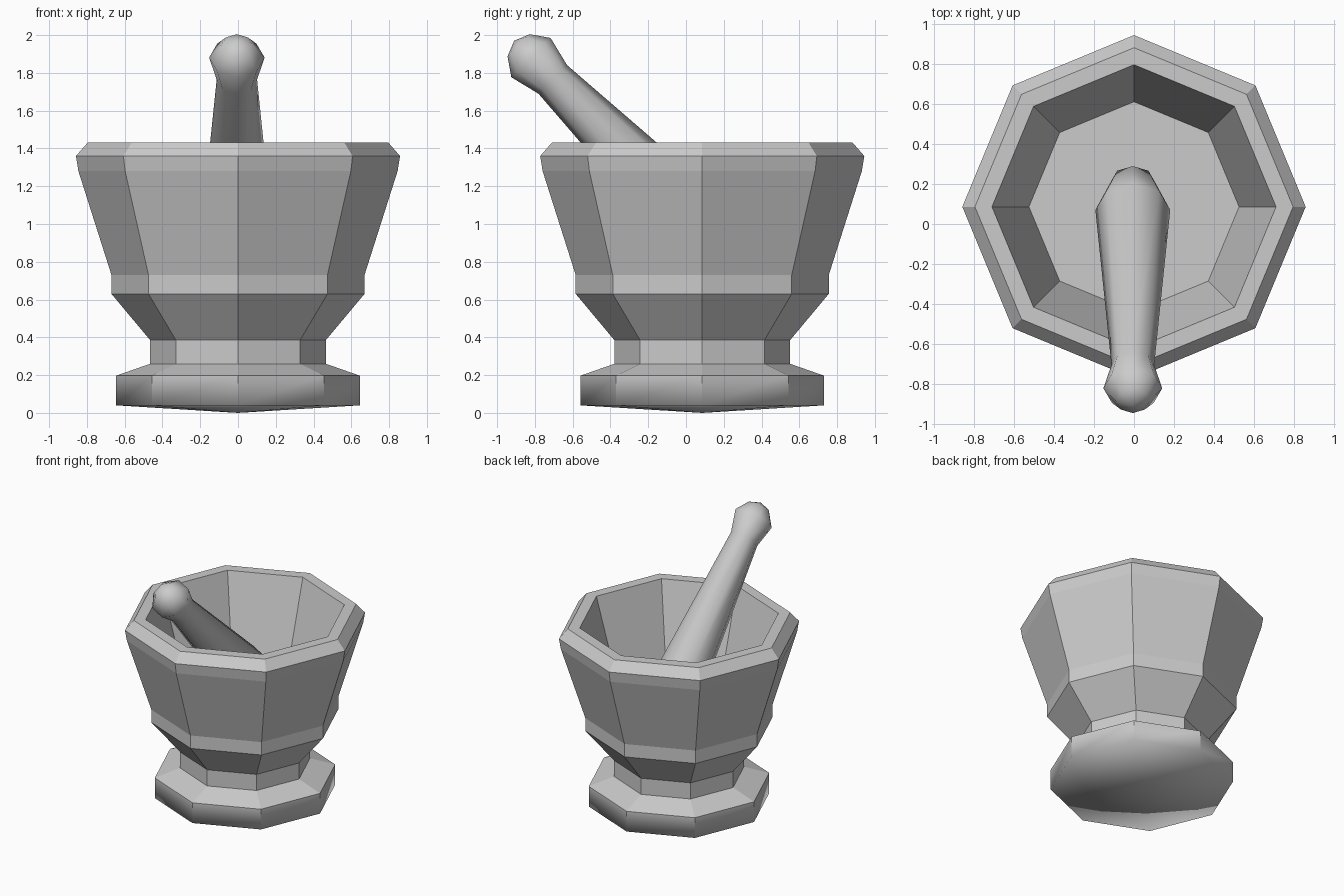
import bpy, bmesh, math
from mathutils import Matrix, Vector

if "Cube" in bpy.data.objects:
    bpy.data.objects.remove(bpy.data.objects["Cube"])

SIDES = 8


def lathe(name, profile, smooth_bands):
    """Turn an (r, z) profile into an eight-sided solid; r = 0 makes a pole."""
    bm = bmesh.new()
    rings = []
    for r, z in profile:
        n = 1 if r == 0 else SIDES
        rings.append([bm.verts.new((r * math.cos(2 * math.pi * i / SIDES),
                                    r * math.sin(2 * math.pi * i / SIDES), z))
                      for i in range(n)])
    for band, (a, b) in enumerate(zip(rings, rings[1:])):
        for i in range(SIDES):
            j = (i + 1) % SIDES
            if len(a) == 1:
                f = bm.faces.new((a[0], b[j], b[i]))
            elif len(b) == 1:
                f = bm.faces.new((a[i], a[j], b[0]))
            else:
                f = bm.faces.new((a[i], a[j], b[j], b[i]))
            f.smooth = band in smooth_bands
    bmesh.ops.recalc_face_normals(bm, faces=bm.faces)
    mesh = bpy.data.meshes.new(name)
    bm.to_mesh(mesh)
    bm.free()
    obj = bpy.data.objects.new(name, mesh)
    bpy.context.collection.objects.link(obj)
    return obj


# Mortar: foot, waist, flared bowl, chamfered rim, hollow inside
mortar_profile = [
    (0, 0), (0.645, 0.04), (0.645, 0.197),
    (0.465, 0.26), (0.465, 0.385),
    (0.67, 0.63), (0.67, 0.73),
    (0.845, 1.28), (0.858, 1.36), (0.795, 1.432),
    (0.71, 1.432), (0.525, 0.79), (0, 0.79),
]
mortar = lathe("mortar", mortar_profile, {0, 1})
mortar.location = (0, 0.086, 0)

# Crisp upright edges around the foot
for e in mortar.data.edges:
    a, b = (mortar.data.vertices[v].co for v in e.vertices)
    if max(a.z, b.z) < 0.2 and abs(a.z - b.z) > 0.1:
        e.use_edge_sharp = True

# Pestle: blunt grinding end, tapering shaft, rounded knob, leaning to the front
pestle_profile = [
    (0, -0.34), (0.11, -0.306), (0.187, -0.106),
    (0.107, 0.99), (0.147, 1.154), (0.083, 1.246), (0, 1.28),
]
pestle = lathe("pestle", pestle_profile, set(range(6)))
pestle.matrix_world = (Matrix.Translation(Vector((-0.006, -0.005, 1.065)))
                       @ Matrix.Rotation(math.radians(45), 4, 'X'))
